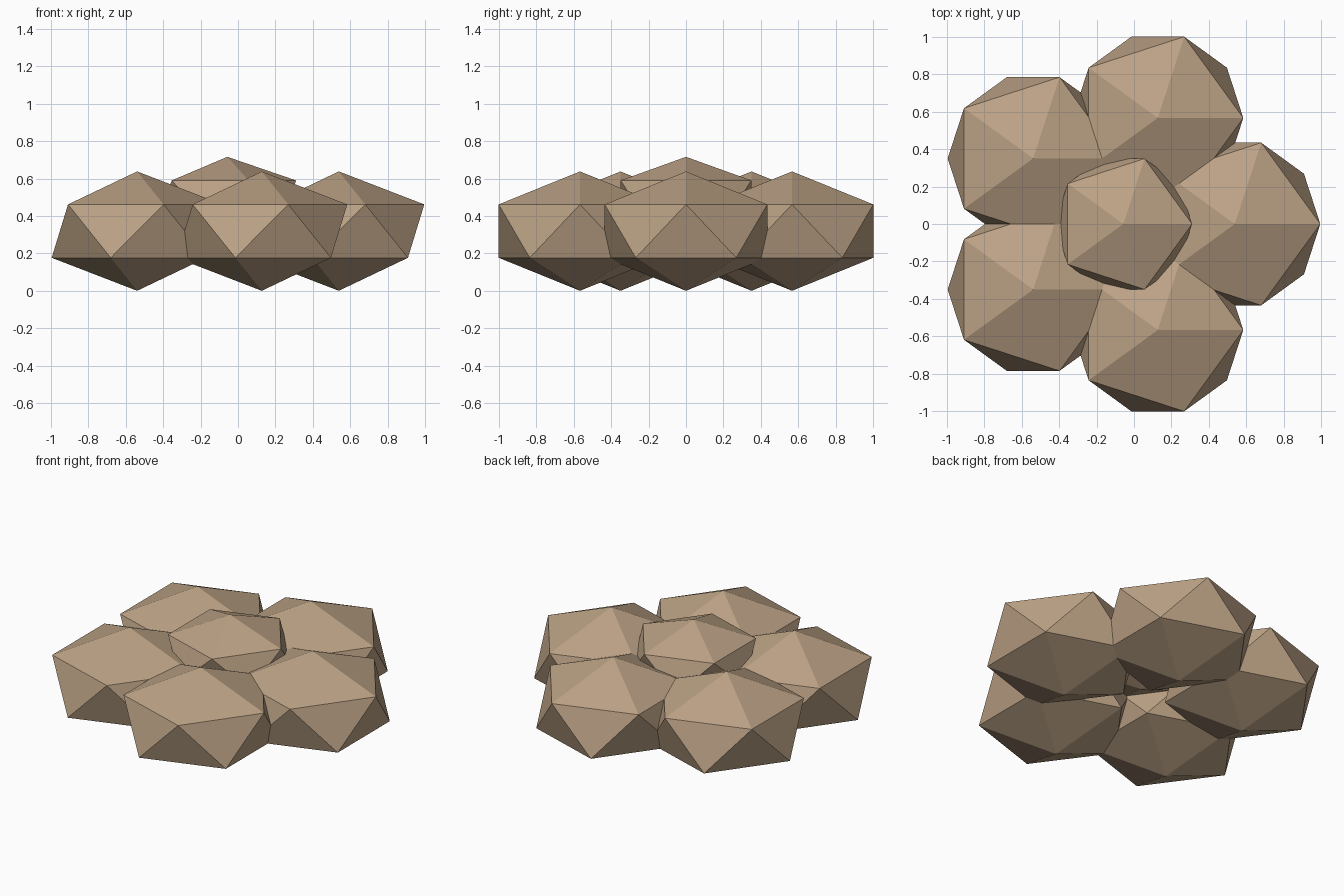
import bpy, math

if "Cube" in bpy.data.objects:
    bpy.data.objects.remove(bpy.data.objects["Cube"])

mat = bpy.data.materials.new("warm tan")
mat.diffuse_color = (0.50, 0.36, 0.235, 1)
mat.use_nodes = True
mat.node_tree.nodes["Principled BSDF"].inputs["Base Color"].default_value = mat.diffuse_color


def lump(name, x, y, z, radius, half_height):
    """Flattened low-poly icosahedron."""
    bpy.ops.mesh.primitive_ico_sphere_add(subdivisions=1, radius=1, location=(x, y, z))
    ob = bpy.context.object
    ob.name = name
    ob.scale = (radius, radius, half_height)
    bpy.ops.object.transform_apply(location=False, rotation=False, scale=True)
    ob.data.materials.append(mat)
    return ob


CX = -0.057      # ring centre, offset so the whole model is centred
RING = 0.596

# Ring of five outer lumps
for i in range(5):
    a = math.radians(72 * i)
    lump(f"outer_lump_{i + 1}", CX + RING * math.cos(a), RING * math.sin(a),
         0.319, 0.511, 0.319)

# Smaller raised lump in the middle
lump("centre_lump", CX, 0, 0.488, 0.411, 0.228)
